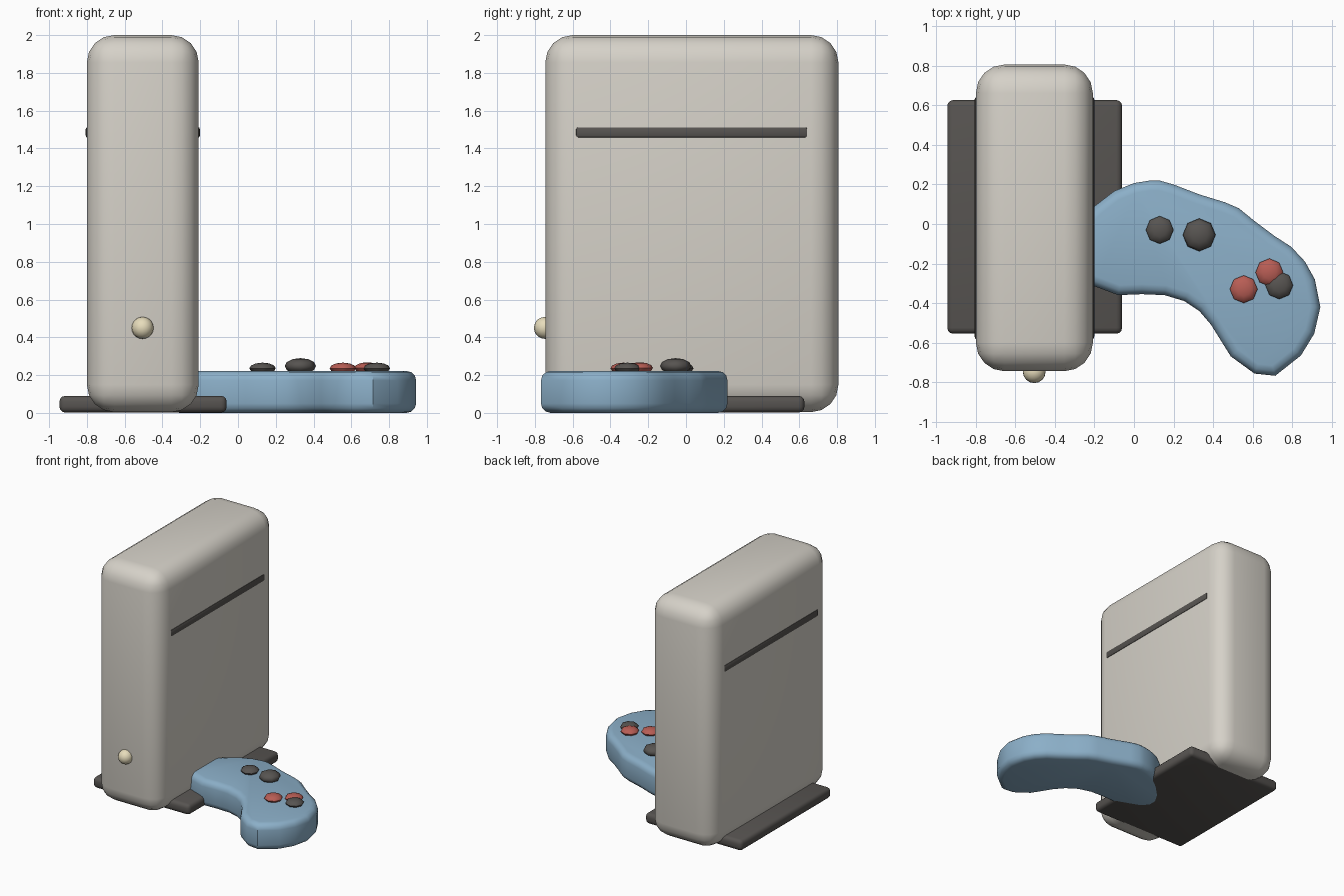
import bpy, bmesh, math
from mathutils import Matrix, Vector

if "Cube" in bpy.data.objects:
    bpy.data.objects.remove(bpy.data.objects["Cube"])


def material(name, rgb):
    m = bpy.data.materials.new(name)
    m.diffuse_color = (*rgb, 1)
    m.use_nodes = True
    m.node_tree.nodes["Principled BSDF"].inputs["Base Color"].default_value = m.diffuse_color
    return m


SHELL = material("warm_white", (0.67, 0.64, 0.58))
DARK = material("dark_grey", (0.095, 0.088, 0.082))
BLUE = material("pad_blue", (0.26, 0.43, 0.58))
RED = material("button_red", (0.48, 0.11, 0.09))
CREAM = material("cream", (0.80, 0.72, 0.50))


def finish(bm, name, mat, angle=40):
    bmesh.ops.recalc_face_normals(bm, faces=bm.faces)
    mesh = bpy.data.meshes.new(name)
    bm.to_mesh(mesh)
    bm.free()
    mesh.materials.append(mat)
    ob = bpy.data.objects.new(name, mesh)
    bpy.context.collection.objects.link(ob)
    bpy.ops.object.select_all(action='DESELECT')
    ob.select_set(True)
    bpy.context.view_layer.objects.active = ob
    bpy.ops.object.shade_smooth_by_angle(angle=math.radians(angle))
    return ob


def rounded_box(name, lo, hi, radius, segments, mat):
    lo, hi = Vector(lo), Vector(hi)
    bm = bmesh.new()
    bmesh.ops.create_cube(bm, size=1, matrix=Matrix.Translation((lo + hi) / 2)
                          @ Matrix.Diagonal((*(hi - lo), 1)))
    bmesh.ops.bevel(bm, geom=bm.edges[:], offset=radius, segments=segments,
                    profile=0.5, affect='EDGES', clamp_overlap=True)
    return finish(bm, name, mat)


def ball(name, center, scale, u, v, mat):
    bm = bmesh.new()
    bmesh.ops.create_uvsphere(bm, u_segments=u, v_segments=v, radius=1,
                              matrix=Matrix.Translation(center)
                              @ Matrix.Diagonal((*scale, 1)))
    return finish(bm, name, mat, 60)


# Console: upright shell, base plate, slot through both sides, power button
rounded_box("console_shell", (-0.80, -0.745, 0.004), (-0.208, 0.807, 2.0), 0.145, 4, SHELL)
rounded_box("base_plate", (-0.945, -0.555, 0.002), (-0.06, 0.627, 0.09), 0.03, 3, DARK)
rounded_box("disc_slot", (-0.807, -0.585, 1.455), (-0.201, 0.645, 1.515), 0.015, 2, DARK)
ball("power_button", (-0.505, -0.747, 0.45), (0.058, 0.058, 0.058), 16, 10, CREAM)

# Controller: curved outline extruded upward with rounded rims
OUTLINE = [
    (-0.20, 0.09), (-0.10, 0.167), (0.0, 0.207), (0.08, 0.22), (0.13, 0.22),
    (0.20, 0.20), (0.33, 0.15), (0.46, 0.11), (0.53, 0.08), (0.61, 0.015),
    (0.71, -0.06), (0.795, -0.115), (0.865, -0.19), (0.915, -0.28),
    (0.943, -0.42), (0.912, -0.555), (0.845, -0.665), (0.715, -0.768),
    (0.61, -0.757), (0.49, -0.67), (0.44, -0.59), (0.39, -0.51),
    (0.33, -0.44), (0.255, -0.39), (0.155, -0.36), (0.04, -0.355), (-0.08, -0.36),
    (-0.20, -0.315), (-0.30, -0.275), (-0.36, -0.20), (-0.36, -0.11), (-0.30, -0.01),
]
bm = bmesh.new()
base = bm.faces.new([bm.verts.new((x, y, 0.0)) for x, y in OUTLINE])
top = bmesh.ops.extrude_face_region(bm, geom=[base], use_keep_orig=True)["geom"]
bmesh.ops.translate(bm, verts=[g for g in top if isinstance(g, bmesh.types.BMVert)],
                    vec=(0, 0, 0.222))
rims = [e for e in bm.edges if abs(e.verts[0].co.z - e.verts[1].co.z) < 1e-4]
bmesh.ops.bevel(bm, geom=rims, offset=0.05, segments=3, profile=0.5, affect='EDGES')
finish(bm, "controller_body", BLUE)

# Controller sticks and buttons: flattened low-poly domes
for name, x, y, z, r, h, mat in [
    ("left_stick", 0.13, -0.03, 0.236, 0.07, 0.03, DARK),
    ("centre_stick", 0.33, -0.055, 0.248, 0.083, 0.042, DARK),
    ("red_button_front", 0.555, -0.33, 0.236, 0.07, 0.03, RED),
    ("red_button_back", 0.685, -0.245, 0.238, 0.07, 0.03, RED),
    ("dark_button", 0.735, -0.31, 0.236, 0.07, 0.03, DARK),
]:
    ball(name, (x, y, z), (r, r, h), 8, 6, mat)
